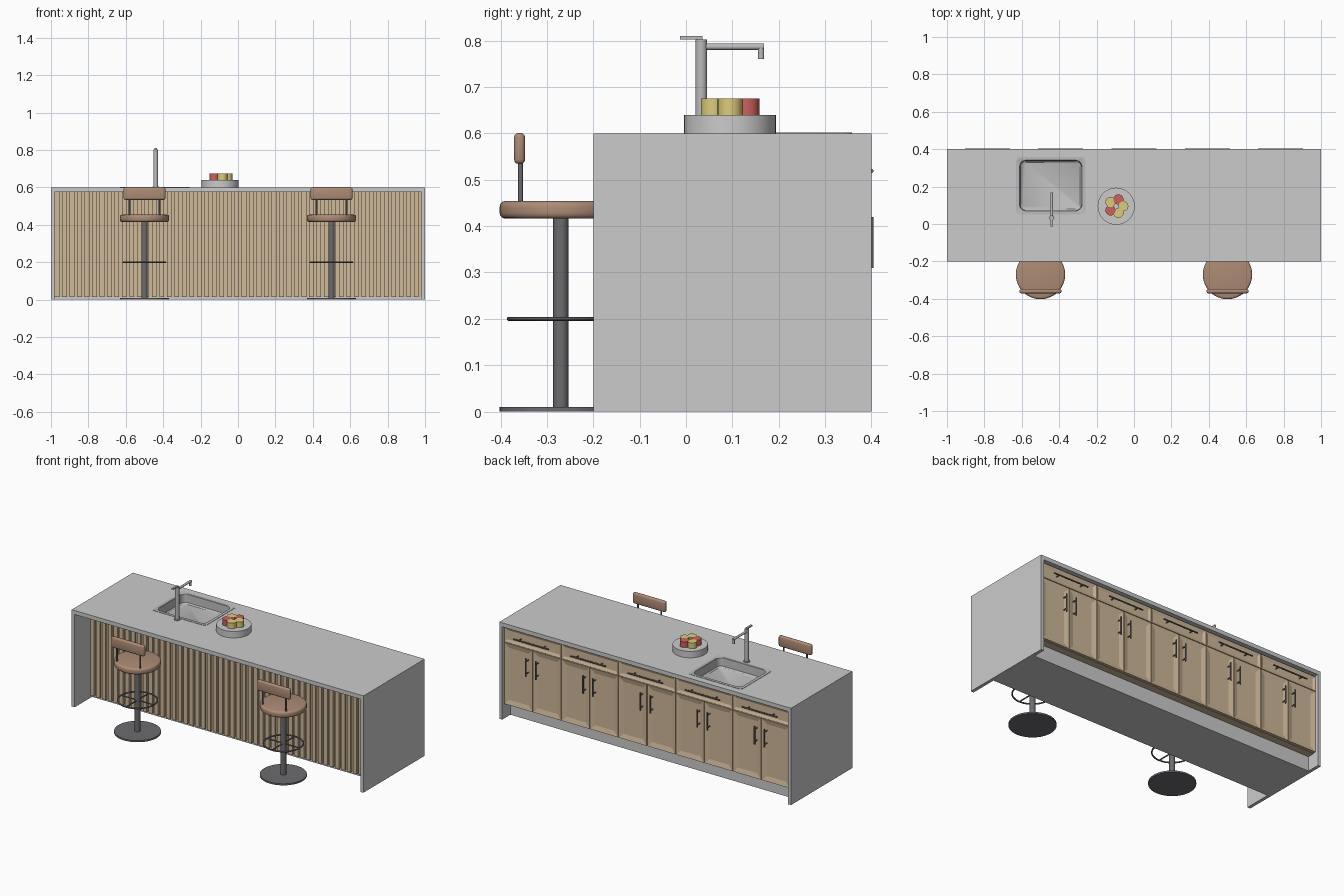
import bpy, bmesh, math
from mathutils import Vector

if "Cube" in bpy.data.objects:
    bpy.data.objects.remove(bpy.data.objects["Cube"])


def material(name, r, g, b):
    m = bpy.data.materials.new(name)
    m.diffuse_color = (r, g, b, 1)
    m.use_nodes = True
    m.node_tree.nodes["Principled BSDF"].inputs["Base Color"].default_value = m.diffuse_color
    return m


WOOD = material("oak", 0.62, 0.48, 0.32)
LEATHER = material("tan_leather", 0.42, 0.26, 0.18)
DARK = material("dark_metal", 0.15, 0.15, 0.16)
STEEL = material("steel", 0.5, 0.5, 0.51)
RED = material("red_fruit", 0.6, 0.12, 0.11)
YELLOW = material("yellow_fruit", 0.72, 0.6, 0.2)


def finish(name, bm, mat=None, smooth=False):
    bmesh.ops.recalc_face_normals(bm, faces=bm.faces)
    me = bpy.data.meshes.new(name)
    bm.to_mesh(me)
    bm.free()
    ob = bpy.data.objects.new(name, me)
    bpy.context.collection.objects.link(ob)
    if mat:
        me.materials.append(mat)
    if smooth:
        bpy.ops.object.select_all(action='DESELECT')
        ob.select_set(True)
        bpy.context.view_layer.objects.active = ob
        bpy.ops.object.shade_smooth_by_angle(angle=math.radians(40))
    return ob


def box_bm(x0, x1, y0, y1, z0, z1):
    bm = bmesh.new()
    bmesh.ops.create_cube(bm, size=1)
    bmesh.ops.scale(bm, vec=(x1 - x0, y1 - y0, z1 - z0), verts=bm.verts)
    bmesh.ops.translate(bm, vec=((x0 + x1) / 2, (y0 + y1) / 2, (z0 + z1) / 2), verts=bm.verts)
    return bm


def box(name, *dims, mat=None, bevel=0):
    bm = box_bm(*dims)
    if bevel:
        bmesh.ops.bevel(bm, geom=bm.edges[:], offset=bevel, segments=3, profile=0.5, affect='EDGES')
    return finish(name, bm, mat, bevel > 0)


def rod(name, a, b, r, mat=None, sides=16, bevel=0):
    a, b = Vector(a), Vector(b)
    bm = bmesh.new()
    bmesh.ops.create_cone(bm, cap_ends=True, segments=sides, radius1=r, radius2=r, depth=(b - a).length)
    if bevel:
        rims = [e for e in bm.edges if abs(e.verts[0].co.z - e.verts[1].co.z) < 1e-5]
        bmesh.ops.bevel(bm, geom=rims, offset=bevel, segments=3, profile=0.5, affect='EDGES')
    bmesh.ops.rotate(bm, cent=(0, 0, 0), verts=bm.verts,
                     matrix=Vector((0, 0, 1)).rotation_difference(b - a).to_matrix())
    bmesh.ops.translate(bm, vec=(a + b) / 2, verts=bm.verts)
    return finish(name, bm, mat, True)


def rounded_rect(bm, cx, cy, hx, hy, r, z, n=6):
    verts = []
    for q, (sx, sy) in enumerate([(1, 1), (-1, 1), (-1, -1), (1, -1)]):
        for i in range(n + 1):
            t = math.pi / 2 * (q + i / n)
            verts.append(bm.verts.new((cx + sx * (hx - r) + r * math.cos(t),
                                       cy + sy * (hy - r) + r * math.sin(t), z)))
    return verts


def loft(rings, bm, cap_first=False):
    for a, b in zip(rings, rings[1:]):
        for i in range(len(a)):
            j = (i + 1) % len(a)
            bm.faces.new((a[i], a[j], b[j], b[i]))
    bm.faces.new(rings[-1])
    if cap_first:
        bm.faces.new(rings[0])


# Waterfall worktop: one inverted U profile pulled through the depth
bm = bmesh.new()
profile = [(-1, 0), (-1, .6), (1, .6), (1, 0), (.98, 0), (.98, .575), (-.98, .575), (-.98, 0)]
face = bm.faces.new([bm.verts.new((x, -0.2, z)) for x, z in profile])
ext = bmesh.ops.extrude_face_region(bm, geom=[face])
bmesh.ops.translate(bm, vec=(0, 0.6, 0), verts=[v for v in ext["geom"] if isinstance(v, bmesh.types.BMVert)])
worktop = finish("waterfall_worktop", bm)

# Carcass and recessed plinth
carcass = box("cabinet_carcass", -.98, .98, -.03, .365, .09, .575, mat=WOOD)
box("plinth", -.98, .98, -.03, .32, 0, .09)

# Sink opening cut through worktop and carcass
SX, SY = -0.445, 0.205
bm = bmesh.new()
loft([rounded_rect(bm, SX, SY, .17, .14, .032, z) for z in (.53, .7)], bm, True)
cutter = finish("sink_cutter", bm)
cutter.hide_render = True
for ob in (worktop, carcass):
    mod = ob.modifiers.new("sink_hole", 'BOOLEAN')
    mod.operation, mod.object, mod.solver = 'DIFFERENCE', cutter, 'EXACT'
    bpy.context.view_layer.objects.active = ob
    bpy.ops.object.modifier_apply(modifier=mod.name)
bpy.data.objects.remove(cutter)

# Sink: rim flange and basin
bm = bmesh.new()
loft([rounded_rect(bm, SX, SY, *p) for p in
      [(.185, .153, .02, .6), (.185, .153, .02, .602), (.167, .136, .03, .602),
       (.165, .134, .03, .6), (.163, .132, .03, .55), (.155, .124, .024, .543)]], bm)
finish("sink_basin", bm, STEEL, True)

# Tap
TX, TY = -.44, .033
rod("tap_base", (TX, TY, .6), (TX, TY, .606), .018, STEEL, 24)
rod("tap_column", (TX, TY, .6), (TX, TY, .803), .0125, STEEL, 24)
rod("tap_spout", (TX, TY, .787), (TX, .168, .787), .007, STEEL)
rod("tap_nozzle", (TX, .162, .79), (TX, .162, .76), .0068, STEEL)
box("tap_lever", TX - .006, TX + .006, -.013, .036, .802, .81, mat=STEEL)

# Slatted front
slat = box("front_slats", -.98, -.955, -.046, -.03, .015, .575, mat=WOOD)
arr = slat.modifiers.new("repeat", 'ARRAY')
arr.count, arr.use_relative_offset, arr.use_constant_offset = 49, False, True
arr.constant_offset_displace = (.04, 0, 0)
box("slat_backing", -.98, .98, -.034, -.028, .015, .575, mat=WOOD)


# Framed fronts and bar handles on the back
def panel(name, x0, x1, z0, z1, frame):
    g = .002
    bm = box_bm(x0 + g, x1 - g, .363, .382, z0 + g, z1 - g)
    f = max(bm.faces, key=lambda f: f.calc_center_median().y)
    bmesh.ops.inset_region(bm, faces=[f], thickness=frame)
    bmesh.ops.translate(bm, vec=(0, -.007, 0), verts=f.verts)
    finish(name, bm, WOOD)


def handle(name, a, b):
    a, b = Vector(a), Vector(b)
    rod(name, a, b, .0045, DARK, 12)
    for k in (.15, .85):
        p = a.lerp(b, k)
        rod(name + "_post", p, (p.x, .374, p.z), .0035, DARK, 8)


W = 1.96 / 5
for i in range(5):
    c = (i - 2) * W
    panel("drawer_front", c - W / 2, c + W / 2, .475, .57, .024)
    handle("drawer_handle", (c - .12, .4, .519), (c + .12, .4, .519))
    for s in (-1, 1):
        panel("door_front", min(c, c + s * W / 2), max(c, c + s * W / 2), .09, .475, .042)
        handle("door_handle", (c + s * .034, .4, .31), (c + s * .034, .4, .42))

# Fruit dish
FX, FY = -.095, .095
rod("fruit_dish", (FX, FY, .6), (FX, FY, .64), .099, None, 48)
for i, m in enumerate((YELLOW, RED, YELLOW, RED, YELLOW)):
    t = math.tau * i / 5
    x, y = FX + .038 * math.cos(t), FY + .038 * math.sin(t)
    rod("fruit", (x, y, .635), (x, y, .675), .027, m, 20)

# Two bar stools
Y = -.27
for x in (-.5, .5):
    rod("stool_base", (x, Y, 0), (x, Y, .01), .132, DARK, 48)
    rod("stool_column", (x, Y, .01), (x, Y, .42), .0165, DARK, 24)
    rod("stool_seat", (x, Y, .416), (x, Y, .454), .132, LEATHER, 48, bevel=.012)
    bpy.ops.mesh.primitive_torus_add(location=(x, Y, .2), major_radius=.112, minor_radius=.0045,
                                     major_segments=40, minor_segments=10)
    ring = bpy.context.object
    ring.name = "stool_foot_ring"
    ring.data.materials.append(DARK)
    bpy.ops.object.shade_smooth_by_angle()
    for d in ((.112, 0, 0), (0, .112, 0)):
        o = Vector((x, Y, .2))
        rod("foot_ring_spoke", o - Vector(d), o + Vector(d), .004, DARK, 8)
    for s in (-1, 1):
        rod("backrest_post", (x + s * .08, -.357, .45), (x + s * .08, -.357, .55), .005, DARK, 12)
    box("stool_backrest", x - .112, x + .112, -.371, -.347, .534, .601, mat=LEATHER, bevel=.01)
